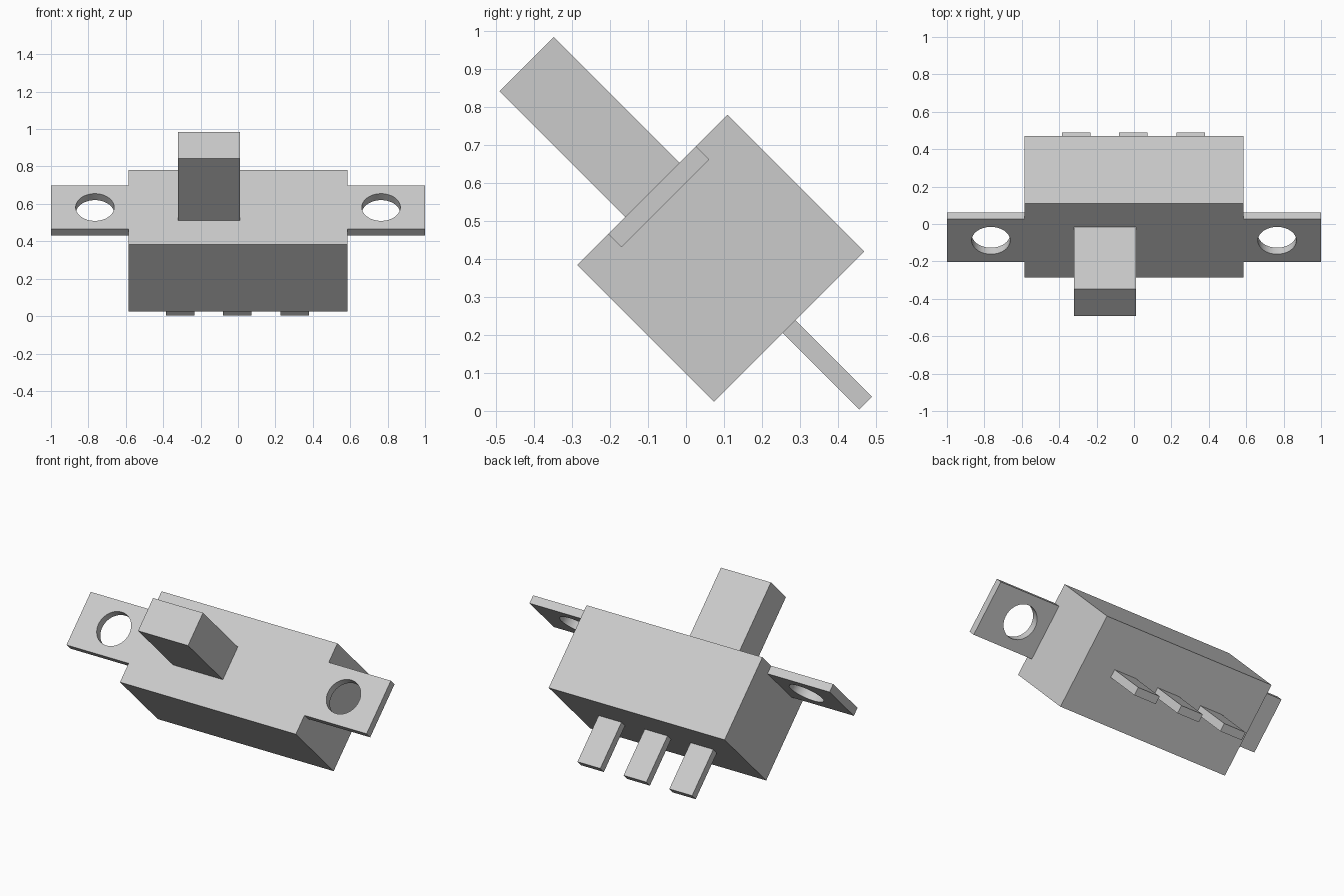
import bpy
from math import radians
from mathutils import Matrix

cube = bpy.data.objects.get("Cube")
if cube:
    bpy.data.objects.remove(cube, do_unlink=True)

grey = bpy.data.materials.new("plain grey")
grey.use_nodes = True
colour = (0.6, 0.6, 0.6, 1)
grey.diffuse_color = colour
grey.node_tree.nodes["Principled BSDF"].inputs["Base Color"].default_value = colour

# The whole switch is laid out upright, then tipped forward about x
TILT = Matrix.Rotation(radians(45), 4, "X")


def box(name, x, y, z):
    """Box from (low, high) ranges on each axis."""
    bpy.ops.mesh.primitive_cube_add(size=1)
    ob = bpy.context.object
    ob.name = name
    ranges = (x, y, z)
    size = Matrix.Diagonal([b - a for a, b in ranges] + [1])
    centre = Matrix.Translation([(a + b) / 2 for a, b in ranges])
    ob.data.transform(centre @ size)
    ob.data.materials.append(grey)
    return ob


def drill(ob, x, y, z, radius):
    """Cut a round hole through a part."""
    bpy.ops.mesh.primitive_cylinder_add(vertices=64, radius=radius, depth=0.3, location=(x, y, z))
    cutter = bpy.context.object
    cutter.hide_render = True
    cutter.data.materials.append(grey)
    mod = ob.modifiers.new("hole", "BOOLEAN")
    mod.operation = "DIFFERENCE"
    mod.solver = "EXACT"
    mod.object = cutter
    bpy.ops.object.select_all(action="DESELECT")
    bpy.context.view_layer.objects.active = ob
    ob.select_set(True)
    bpy.ops.object.modifier_apply(modifier=mod.name)
    bpy.data.objects.remove(cutter, do_unlink=True)
    bpy.ops.object.shade_smooth_by_angle(angle=radians(30))


HALF, TOP, BOTTOM = 0.586, 0.474, -0.035

# Housing and sliding lever
parts = [
    box("body", (-HALF, HALF), (0.069, 0.629), (BOTTOM, TOP)),
    box("lever", (-0.322, 0.011), (0.248, 0.45), (TOP, 0.943)),
]

# Mounting ears, flush with the top of the body
for side, name in ((1, "left_ear"), (-1, "right_ear")):
    ear = box(name, sorted((side * HALF, side)), (0.185, 0.512), (0.425, TOP))
    drill(ear, side * 0.765, 0.349, 0.45, 0.103)
    parts.append(ear)

# Three contact pins
for name, x in (("right_pin", -0.308), ("middle_pin", -0.003), ("left_pin", 0.304)):
    parts.append(box(name, (x - 0.076, x + 0.076), (0.325, 0.373), (-0.32, BOTTOM)))

for ob in parts:
    ob.data.transform(TILT)
